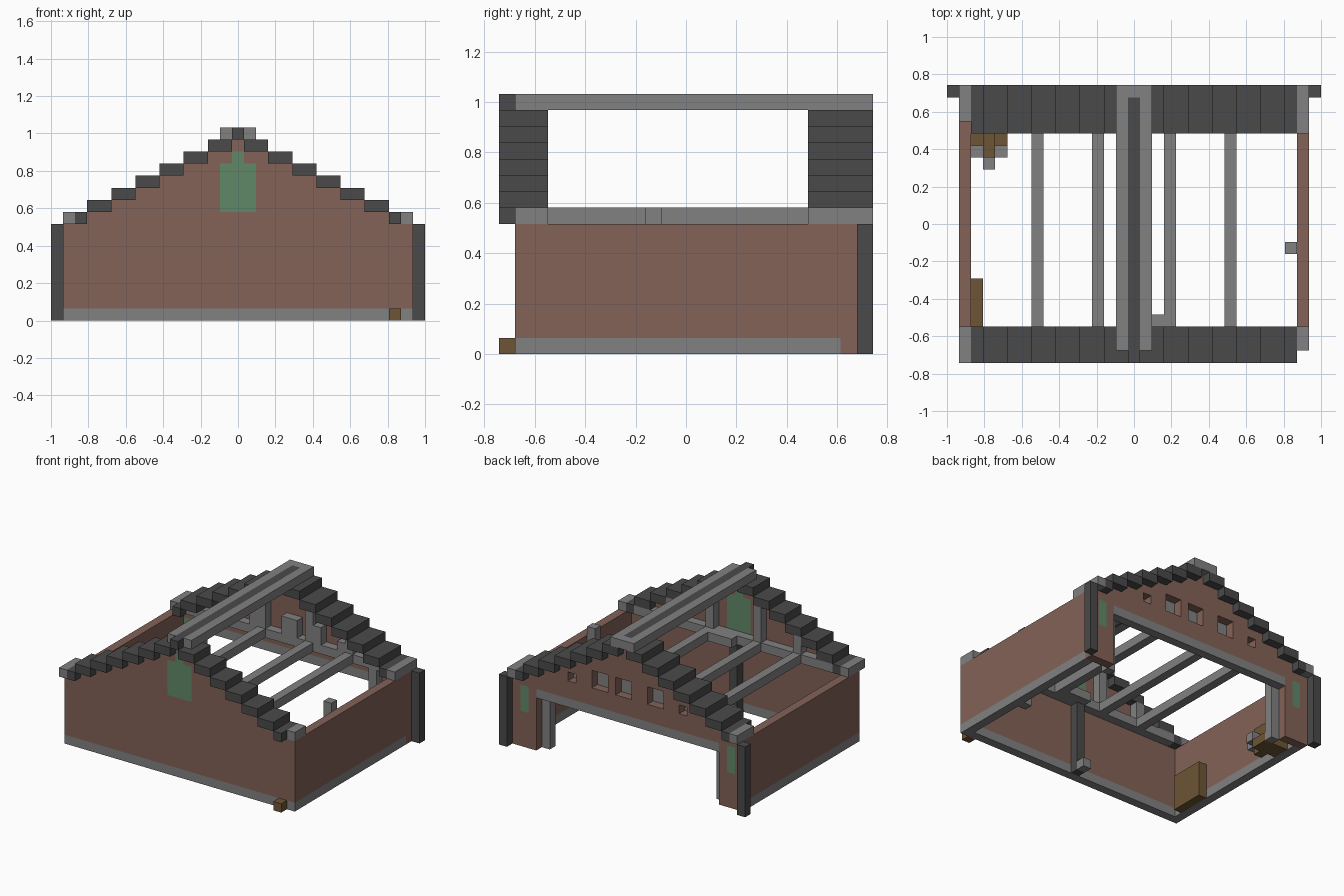
import bpy, bmesh
from mathutils import Vector

if "Cube" in bpy.data.objects:
    bpy.data.objects.remove(bpy.data.objects["Cube"])

U = 2 / 31  # edge of one building block


def material(name, r, g, b):
    m = bpy.data.materials.new(name)
    m.use_nodes = True
    m.diffuse_color = (r, g, b, 1)
    m.node_tree.nodes["Principled BSDF"].inputs["Base Color"].default_value = (r, g, b, 1)
    return m


BRICK = material("brick brown", .225, .122, .095)
STONE = material("stone grey", .22, .22, .22)
SLATE = material("slate dark grey", .068, .068, .068)
GLASS = material("green glass", .12, .25, .14)
WOOD = material("wood brown", .155, .09, .036)


def span(x0, x1, y0, y1, z0, z1):
    """Set of block cells, both ends included."""
    return {(x, y, z) for x in range(x0, x1 + 1)
            for y in range(y0, y1 + 1) for z in range(z0, z1 + 1)}


def mirrored(cells):
    return cells | {(-x, y, z) for x, y, z in cells}


def part(name, mat, cells):
    """Skin a set of cells with outer faces only, then merge flat areas."""
    bm = bmesh.new()
    for c in cells:
        centre = Vector((c[0], c[1], c[2] + .5))
        for axis in range(3):
            for sign in (-1, 1):
                near = list(c)
                near[axis] += sign
                if tuple(near) in cells:
                    continue
                n, a, b = Vector(), Vector(), Vector()
                n[axis] = sign / 2
                a[(axis + 1) % 3] = .5
                b[(axis + 2) % 3] = sign / 2
                mid = centre + n
                bm.faces.new([bm.verts.new(p * U) for p in
                              (mid - a - b, mid + a - b, mid + a + b, mid - a + b)])
    bmesh.ops.remove_doubles(bm, verts=bm.verts, dist=U / 100)
    bmesh.ops.dissolve_limit(bm, angle_limit=.01, verts=bm.verts, edges=bm.edges)
    me = bpy.data.meshes.new(name)
    bm.to_mesh(me)
    bm.free()
    me.materials.append(mat)
    ob = bpy.data.objects.new(name, me)
    bpy.context.collection.objects.link(ob)
    return ob


def gable(y):
    """Rectangular wall with a stepped gable on top."""
    cells = span(-14, 14, y, y, 0, 7)
    for k in range(7):
        half = 12 - 2 * k
        cells |= span(-half, half, y, y, 8 + k, 8 + k)
    return cells


# Front wall, its arched window and the stone footing
front_glass = span(-1, 1, -10, -10, 9, 12) | span(0, 0, -10, -10, 13, 13)
footing = span(-14, 14, -10, -10, 0, 0) | mirrored(span(14, 14, -10, 9, 0, 0))
part("front_wall", BRICK, gable(-10) - front_glass - footing)
part("front_window", GLASS, front_glass)
part("footing", STONE, footing)

# Side walls
for name, x in (("left_wall", 14), ("right_wall", -14)):
    part(name, BRICK, span(x, x, -9, 9, 0, 7) - footing)

# Back wall with gateway, lintel, glazed slits and gable openings
back_glass = mirrored(span(13, 13, 10, 10, 4, 6))
gateway = span(-11, 11, 10, 10, 0, 5)
lintel = span(-11, 11, 10, 10, 6, 6)
openings = (mirrored(span(3, 4, 10, 10, 9, 10) | span(7, 7, 10, 10, 9, 9))
            | span(0, 1, 10, 10, 9, 10))
part("back_wall", BRICK, gable(10) - back_glass - gateway - lintel - openings)
part("back_windows", GLASS, back_glass)
part("gateway_lintel", STONE, lintel)
part("gateway_posts", STONE, mirrored(span(11, 11, 9, 9, 0, 7)))
part("opening_backs", STONE, {(x, y - 1, z) for x, y, z in openings})
part("corner_columns", SLATE, mirrored(span(15, 15, 11, 11, 0, 7)))


# Stepped roof edges
def roof(y0, y1):
    cells = span(13, 13, y0, y1, 8, 8)
    for k in range(1, 7):
        cells |= span(13 - 2 * k, 14 - 2 * k, y0, y1, 8 + k, 8 + k)
    return mirrored(cells)


part("front_roof", SLATE, roof(-11, -9))
part("back_roof", SLATE, roof(8, 11))
part("eave_ends", STONE, span(-14, -14, -11, -9, 8, 8) | span(14, 14, -10, -9, 8, 8)
     | span(-14, -14, 9, 11, 8, 8) | span(14, 14, 8, 11, 8, 8))

# Ridge with a dark inlay
inlay = span(0, 0, -11, 10, 15, 15)
part("ridge_inlay", SLATE, inlay)
part("ridge", STONE, span(-1, 1, -10, 11, 15, 15) - inlay)

# Ceiling frame and roof posts
frame = mirrored(span(3, 3, -9, 9, 8, 8) | span(8, 8, -9, 9, 8, 8))
for y in (-9, 9):
    frame |= span(-12, 12, y, y, 8, 8)
frame |= span(0, 2, -8, -8, 8, 8)
part("ceiling_frame", STONE, frame)
for name, y in (("front_roof_posts", -9), ("back_roof_posts", 9)):
    part(name, STONE, mirrored(span(3, 3, y, y, 9, 12) | span(8, 8, y, y, 9, 10)))

# Inner supports
part("inner_column", SLATE, span(0, 0, -9, -9, 0, 7))
part("inner_column_base", STONE, span(0, 0, -8, -8, 0, 0))
part("wall_post", STONE, span(13, 13, -2, -2, 0, 8))

# Wooden fittings
part("front_crate", WOOD, span(13, 13, -11, -11, 0, 0))
part("cupboard", WOOD, span(-13, -13, -8, -5, 0, 3))
part("bench", WOOD, span(-13, -11, 7, 8, 0, 0) | span(-12, -12, 6, 7, 0, 2))
part("bench_sides", STONE, span(-13, -13, 6, 6, 1, 1) | span(-11, -11, 6, 6, 1, 1)
     | span(-12, -12, 5, 5, 1, 1))
